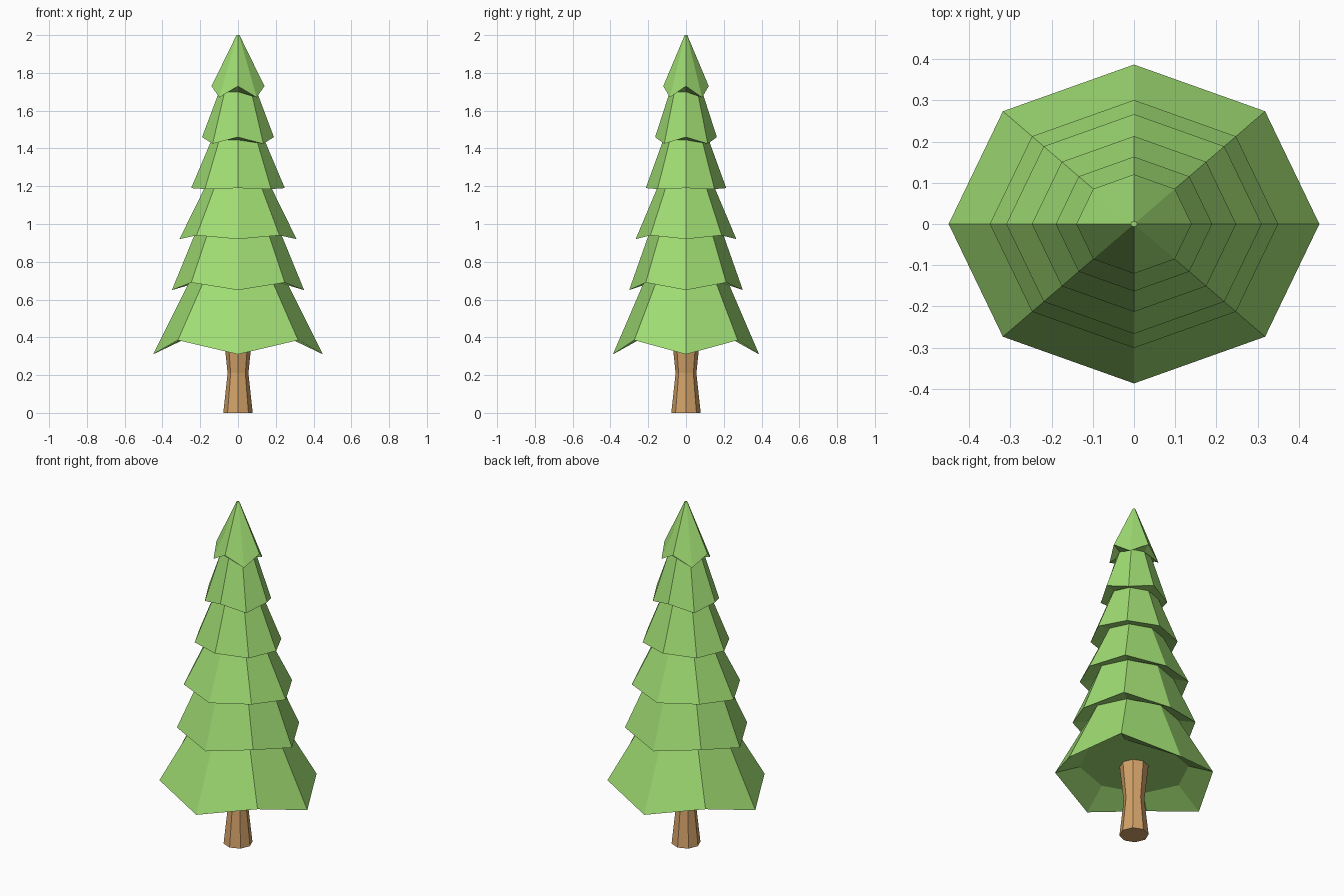
import bpy, bmesh
from math import cos, sin, pi

if "Cube" in bpy.data.objects:
    bpy.data.objects.remove(bpy.data.objects["Cube"])

SIDES = 8


def material(name, color):
    m = bpy.data.materials.new(name)
    m.diffuse_color = (*color, 1)
    m.use_nodes = True
    m.node_tree.nodes["Principled BSDF"].inputs["Base Color"].default_value = m.diffuse_color
    return m


def lofted(name, rings, squash, mat):
    """Skin a stack of octagons: (radius, z at axis corners, z at diagonal corners)."""
    bm = bmesh.new()
    loops = []
    for r, za, zd in rings:
        loops.append([bm.verts.new((r * cos(2 * pi * i / SIDES),
                                    r * squash * sin(2 * pi * i / SIDES),
                                    zd if i % 2 else za)) for i in range(SIDES)])
    for a, b in zip(loops, loops[1:]):
        for i in range(SIDES):
            j = (i + 1) % SIDES
            bm.faces.new((a[i], a[j], b[j], b[i]))
    bm.faces.new(loops[0][::-1])
    bm.faces.new(loops[-1])
    bmesh.ops.recalc_face_normals(bm, faces=bm.faces)
    me = bpy.data.meshes.new(name)
    bm.to_mesh(me)
    bm.free()
    me.materials.append(mat)
    ob = bpy.data.objects.new(name, me)
    bpy.context.collection.objects.link(ob)
    return ob


bark = material("bark", (0.65, 0.36, 0.14))
needles = material("needles", (0.35, 0.72, 0.17))

# Trunk, pinched in the middle
lofted("trunk", [(0.078, 0, 0), (0.055, 0.21, 0.21), (0.078, 0.43, 0.43)], 1, bark)

# Foliage tiers: underside (radius, z), then rim (radius, axis z, diagonal z)
tiers = [
    (0.31, 0.42, 0.45, 0.31, 0.385),
    (0.255, 0.70, 0.35, 0.65, 0.69),
    (0.225, 0.955, 0.31, 0.92, 0.94),
    (0.17, 1.205, 0.248, 1.19, 1.185),
    (0.14, 1.445, 0.19, 1.46, 1.425),
    (0.10, 1.70, 0.14, 1.73, 1.67),
]
rings = []
for r_in, z_in, r_out, z_axis, z_diag in tiers:
    rings += [(r_in, z_in, z_in), (r_out, z_axis, z_diag)]
rings.append((0.008, 2, 2))
lofted("foliage", rings, 0.86, needles)
